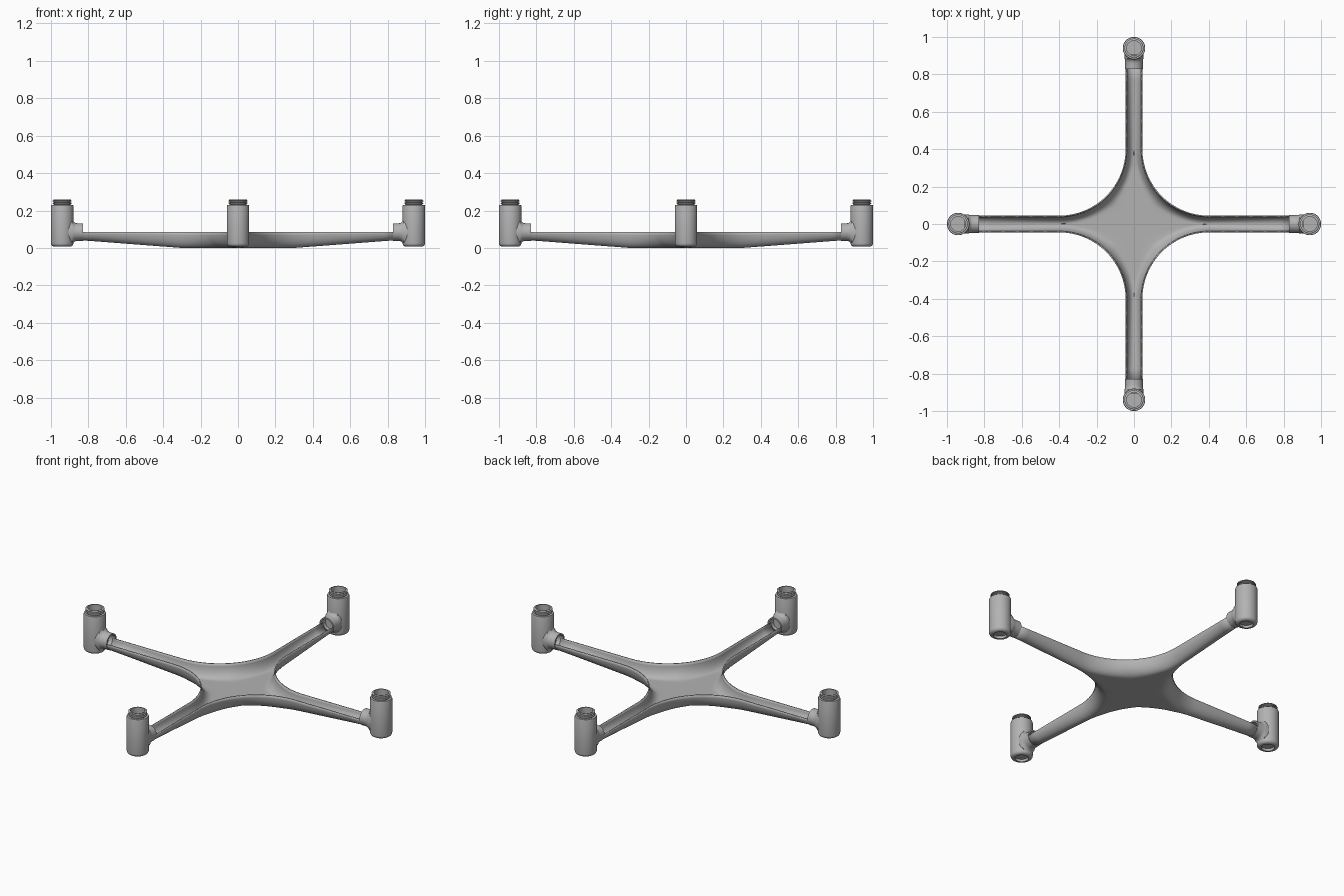
import bpy, bmesh
from math import sin, cos, tan, pi, radians

cube = bpy.data.objects.get("Cube")
if cube:
    bpy.data.objects.remove(cube, do_unlink=True)

grey = bpy.data.materials.new("plain_grey")
grey.use_nodes = True
GREY = (0.45, 0.45, 0.45, 1)
grey.diffuse_color = GREY
grey.node_tree.nodes["Principled BSDF"].inputs["Base Color"].default_value = GREY

RIM = 0.085       # height of the open rim
HALF = 0.045      # half width of an arm
CORNER = 0.4      # centre of the concave corner arcs
ARC = CORNER - HALF
ARM_END = 0.85
POD = 0.94


def finish(name, bm, angle=35):
    mesh = bpy.data.meshes.new(name)
    bm.to_mesh(mesh)
    bm.free()
    obj = bpy.data.objects.new(name, mesh)
    bpy.context.collection.objects.link(obj)
    mesh.materials.append(grey)
    bpy.ops.object.select_all(action='DESELECT')
    obj.select_set(True)
    bpy.context.view_layer.objects.active = obj
    bpy.ops.object.shade_smooth_by_angle(angle=radians(angle))
    return obj


def loft(bm, rings, closed=False):
    rows = [[bm.verts.new(p) for p in ring] for ring in rings]
    for a, b in zip(rows, rows[1:]):
        n = len(a)
        for i in range(n if closed else n - 1):
            j = (i + 1) % n
            bm.faces.new((a[i], a[j], b[j], b[i]))


# Hull: one eighth lofted from rim to arm axis, repeated round the centre
def hull_floor(x):
    return 0.042 * max(0, x - 0.3) / (ARM_END - 0.3)


def station(x, theta):
    """Points from the rim at one station down to the arm axis."""
    reach = CORNER / cos(theta) - ARC
    curve = HALF + 0.15 * (reach - HALF)
    steps = 8
    dists = [(curve * (1 - cos(pi / 2 * i / steps)), sin(pi / 2 * i / steps))
             for i in range(steps + 1)]
    dists += [(curve + (reach - curve) * k / 3, 1) for k in (1, 2, 3)]
    row = []
    for d, drop in dists:
        px = x - (ARC + d) * sin(theta)
        py = max(0, CORNER - (ARC + d) * cos(theta))
        row.append((px, py, RIM - (RIM - hull_floor(px)) * drop))
    return row


eighth = [station(CORNER, pi / 4 * (1 - i / 16)) for i in range(17)]
eighth += [station(CORNER + (ARM_END - CORNER) * i / 6, 0) for i in range(1, 7)]
bm = bmesh.new()
for quarter in range(4):
    c, s = round(cos(quarter * pi / 2)), round(sin(quarter * pi / 2))
    for side in (1, -1):
        loft(bm, [[(x * c - y * side * s, x * s + y * side * c, z)
                   for x, y, z in row] for row in eighth])
bmesh.ops.remove_doubles(bm, verts=bm.verts, dist=0.0003)
bmesh.ops.recalc_face_normals(bm, faces=bm.faces)
bm.faces.ensure_lookup_table()
middle = min(bm.faces, key=lambda f: f.calc_center_median().length)
if middle.normal.z > 0:
    bmesh.ops.reverse_faces(bm, faces=bm.faces)
hull = finish("hull_and_arms", bm)
shell = hull.modifiers.new("shell", 'SOLIDIFY')
shell.thickness = 0.007
shell.offset = -1

# Motor pod profile: recessed base, rounded foot, barrel, threaded neck, open cup
profile = [(0, 0.022), (0.036, 0.022), (0.036, 0.007), (0.042, 0.007)]
profile += [(0.042 + 0.018 * sin(a), 0.025 - 0.018 * cos(a))
            for a in (pi / 8 * i for i in range(1, 5))]
profile += [(0.06, 0.224), (0.058, 0.23), (0.045, 0.23)]
for k in range(3):
    z = 0.233 + 0.009 * k
    profile += [(0.045, z), (0.051, z + 0.003), (0.051, z + 0.005), (0.045, z + 0.008)]
profile += [(0.045, 0.26), (0.039, 0.26), (0.039, 0.04), (0, 0.04)]

# Socket stub: x, half width, half height; flares into the pod, hollow at its mouth
stub = [(0.875, 0.001, 0.001), (0.875, 0.039, 0.039), (0.83, 0.039, 0.039),
        (0.83, 0.047, 0.047), (0.862, 0.047, 0.047), (0.872, 0.048, 0.05),
        (0.88, 0.049, 0.057), (0.886, 0.05, 0.07), (0.905, 0.05, 0.072)]

SIDES = 40
turn = [2 * pi * i / SIDES for i in range(SIDES)]
for name, spin in (("left", 0), ("back", 1), ("right", 2), ("front", 3)):
    bm = bmesh.new()
    loft(bm, [[(r * cos(a) + POD, r * sin(a), z) for a in turn]
              for r, z in profile], closed=True)
    bmesh.ops.remove_doubles(bm, verts=bm.verts, dist=0.0001)
    bmesh.ops.recalc_face_normals(bm, faces=bm.faces)
    pod = finish(name + "_motor_pod", bm)

    bm = bmesh.new()
    loft(bm, [[(x, w * cos(a), RIM + h * sin(a)) for a in turn]
              for x, w, h in stub], closed=True)
    bmesh.ops.recalc_face_normals(bm, faces=bm.faces)
    socket = finish(name + "_arm_socket", bm)
    for obj in (pod, socket):
        obj.rotation_euler.z = spin * pi / 2
